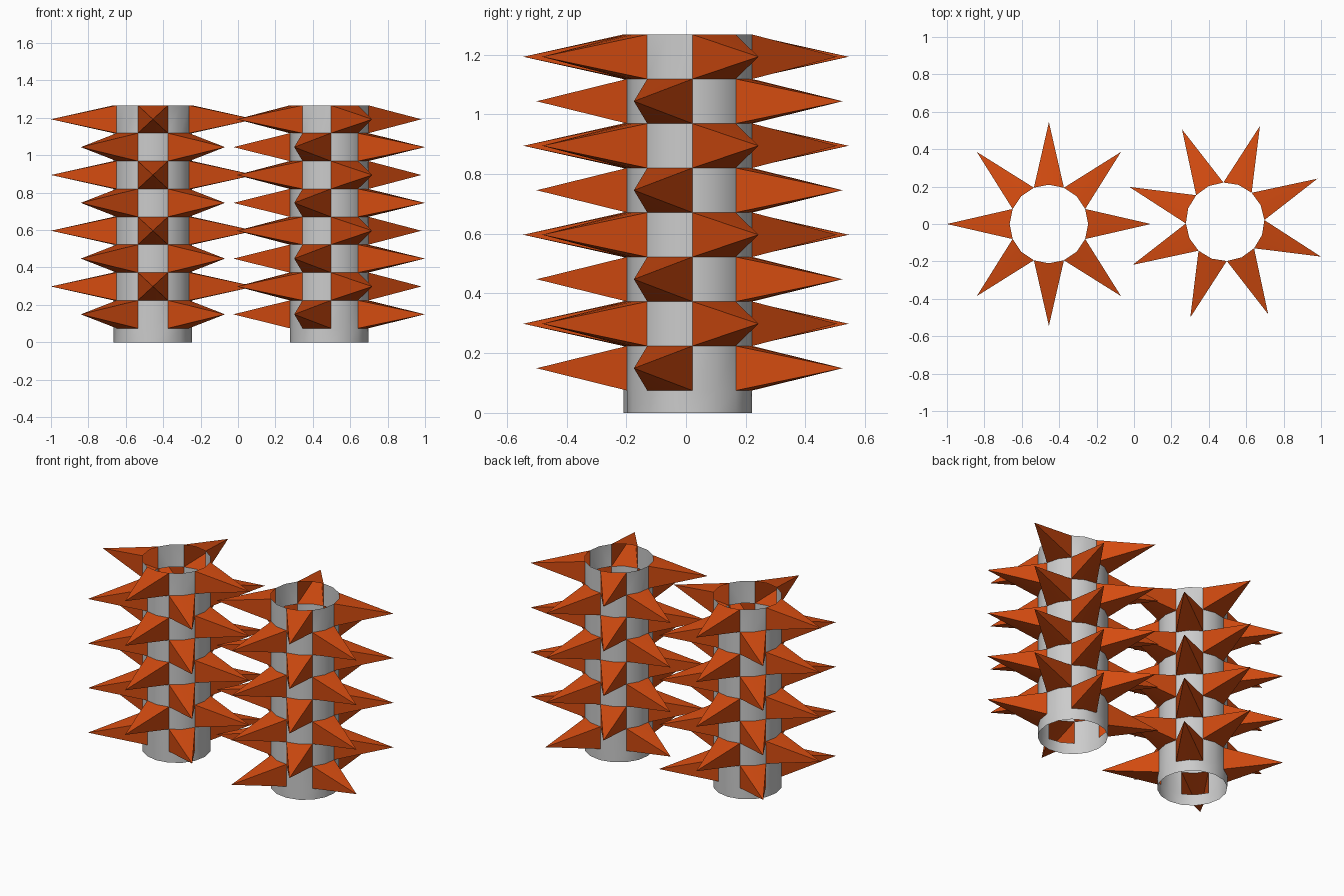
import bpy
from math import cos, sin, radians

if "Cube" in bpy.data.objects:
    bpy.data.objects.remove(bpy.data.objects["Cube"])

R, TIP = 0.21, 0.545        # tube radius, spike tip radius
BASE, ROW, ROWS = 0.075, 0.149, 8
CELLS, SUB = 8, 2           # cells around, facets per cell

orange = bpy.data.materials.new("orange")
orange.diffuse_color = (0.65, 0.07, 0.005, 1)
orange.use_nodes = True
orange.node_tree.nodes["Principled BSDF"].inputs["Base Color"].default_value = orange.diffuse_color


def ring_point(r, deg, z):
    return (r * cos(radians(deg)), r * sin(radians(deg)), z)


def make_object(name, verts, faces, loc, turn, mat=None):
    mesh = bpy.data.meshes.new(name)
    mesh.from_pydata(verts, [], faces)
    obj = bpy.data.objects.new(name, mesh)
    bpy.context.collection.objects.link(obj)
    obj.location = loc
    obj.rotation_euler.z = radians(turn)
    if mat:
        mesh.materials.append(mat)
    bpy.ops.object.select_all(action='DESELECT')
    obj.select_set(True)
    bpy.context.view_layer.objects.active = obj
    bpy.ops.object.shade_smooth_by_angle(angle=radians(40))
    return obj


def spiked_tube(side, loc, turn):
    n = CELLS * SUB
    step = 360 / n
    start = -180 / CELLS
    levels = [0] + [BASE + ROW * i for i in range(ROWS + 1)]
    grid = [ring_point(R, start + step * j, z) for z in levels for j in range(n)]

    def idx(level, j):
        return level * n + j % n

    # plain collar at the foot
    tube = [(idx(0, j), idx(0, j + 1), idx(1, j + 1), idx(1, j)) for j in range(n)]
    spike_verts, spike_faces = list(grid), []
    for row in range(1, ROWS + 1):
        for cell in range(CELLS):
            j0 = cell * SUB
            if (cell + row) % 2:
                # grey checker cell
                for j in range(j0, j0 + SUB):
                    tube.append((idx(row, j), idx(row, j + 1),
                                 idx(row + 1, j + 1), idx(row + 1, j)))
            else:
                # hollow spike drawn from the cell outline to a point
                loop = [idx(row, j0 + k) for k in range(SUB + 1)]
                loop += [idx(row + 1, j0 + k) for k in range(SUB, -1, -1)]
                tip = len(spike_verts)
                z = (levels[row] + levels[row + 1]) / 2
                spike_verts.append(ring_point(TIP, cell * 360 / CELLS, z))
                for a, b in zip(loop, loop[1:] + loop[:1]):
                    spike_faces.append((a, b, tip))
    make_object(side + "_tube", grid, tube, loc, turn)
    # drop unused grid points from the spikes
    used = sorted({v for f in spike_faces for v in f})
    remap = {v: i for i, v in enumerate(used)}
    make_object(side + "_spikes", [spike_verts[v] for v in used],
                [tuple(remap[v] for v in f) for f in spike_faces], loc, turn, orange)


# row 2, 4, ... spikes point along the axes, so cell 0 is a spike on even rows
spiked_tube("left", (-0.455, 0, 0), 0)
spiked_tube("right", (0.487, 0.012, 0), 25)
